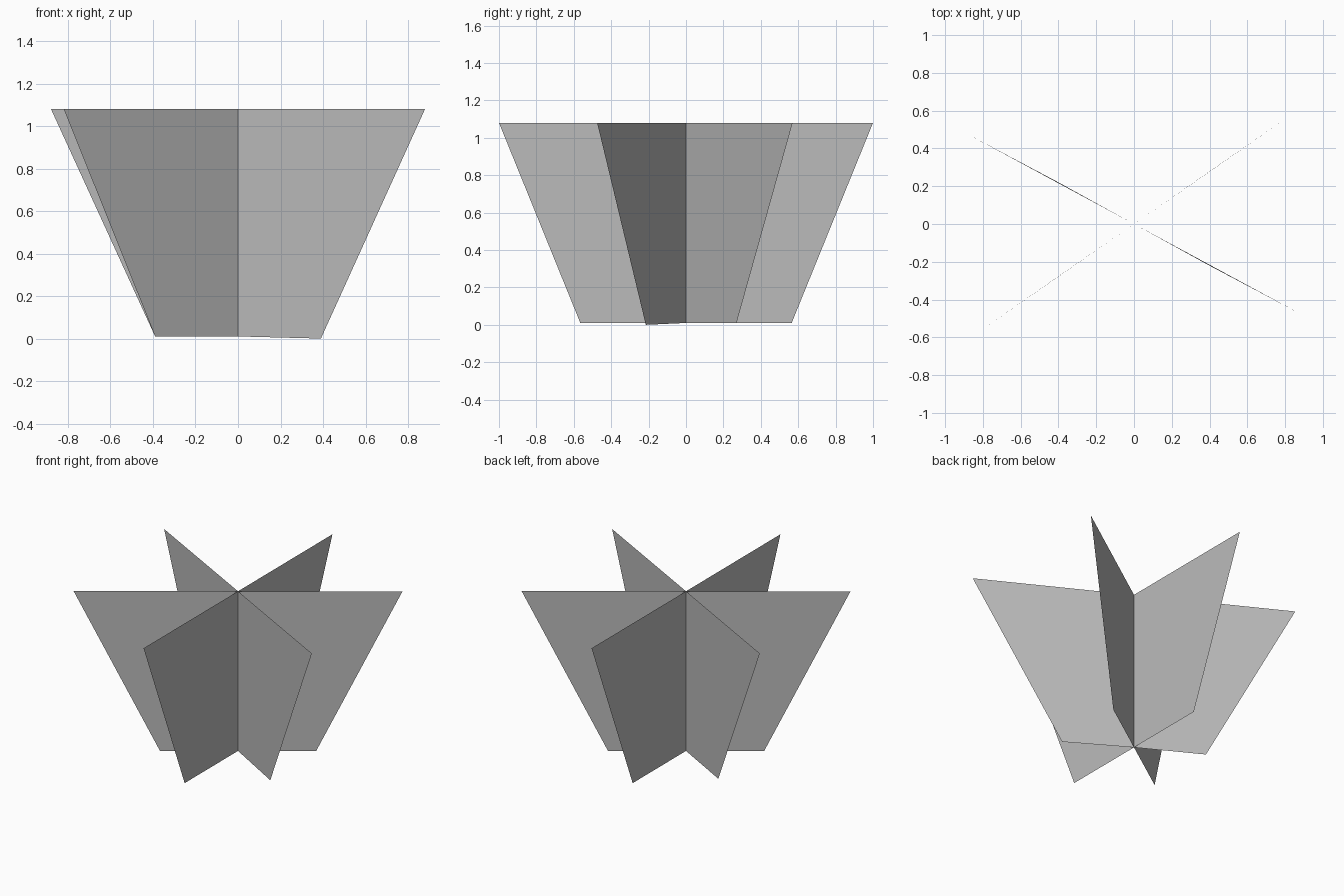
import bpy

# Remove the default cube
cube = bpy.data.objects.get("Cube")
if cube:
    bpy.data.objects.remove(cube, do_unlink=True)

grey = bpy.data.materials.new("plain_grey")
grey.use_nodes = True
colour = (0.5, 0.5, 0.5, 1.0)
grey.diffuse_color = colour
grey.node_tree.nodes["Principled BSDF"].inputs["Base Color"].default_value = colour

TOP, BASE = 1.08, 0.01


def crossed_panel(name, top, bottom, drop=0.0):
    """Flat upright trapezoid through the centre axis, one half mirrored to the other."""
    (tx, ty), (bx, by) = top, bottom
    verts = [(0, 0, BASE), (0, 0, TOP),
             (tx, ty, TOP), (bx, by, BASE - drop),
             (-tx, -ty, TOP), (-bx, -by, BASE)]
    mesh = bpy.data.meshes.new(name)
    mesh.from_pydata(verts, [], [(0, 3, 2, 1), (0, 1, 4, 5)])
    mesh.materials.append(grey)
    obj = bpy.data.objects.new(name, mesh)
    bpy.context.collection.objects.link(obj)
    return obj


# Three panels crossing on one vertical axis
crossed_panel("centre_panel", (0, 1.0), (0, 0.565))
crossed_panel("left_front_panel", (0.88, -0.475), (0.39, -0.215), drop=0.01)
crossed_panel("left_back_panel", (0.82, 0.57), (0.39, 0.27))
